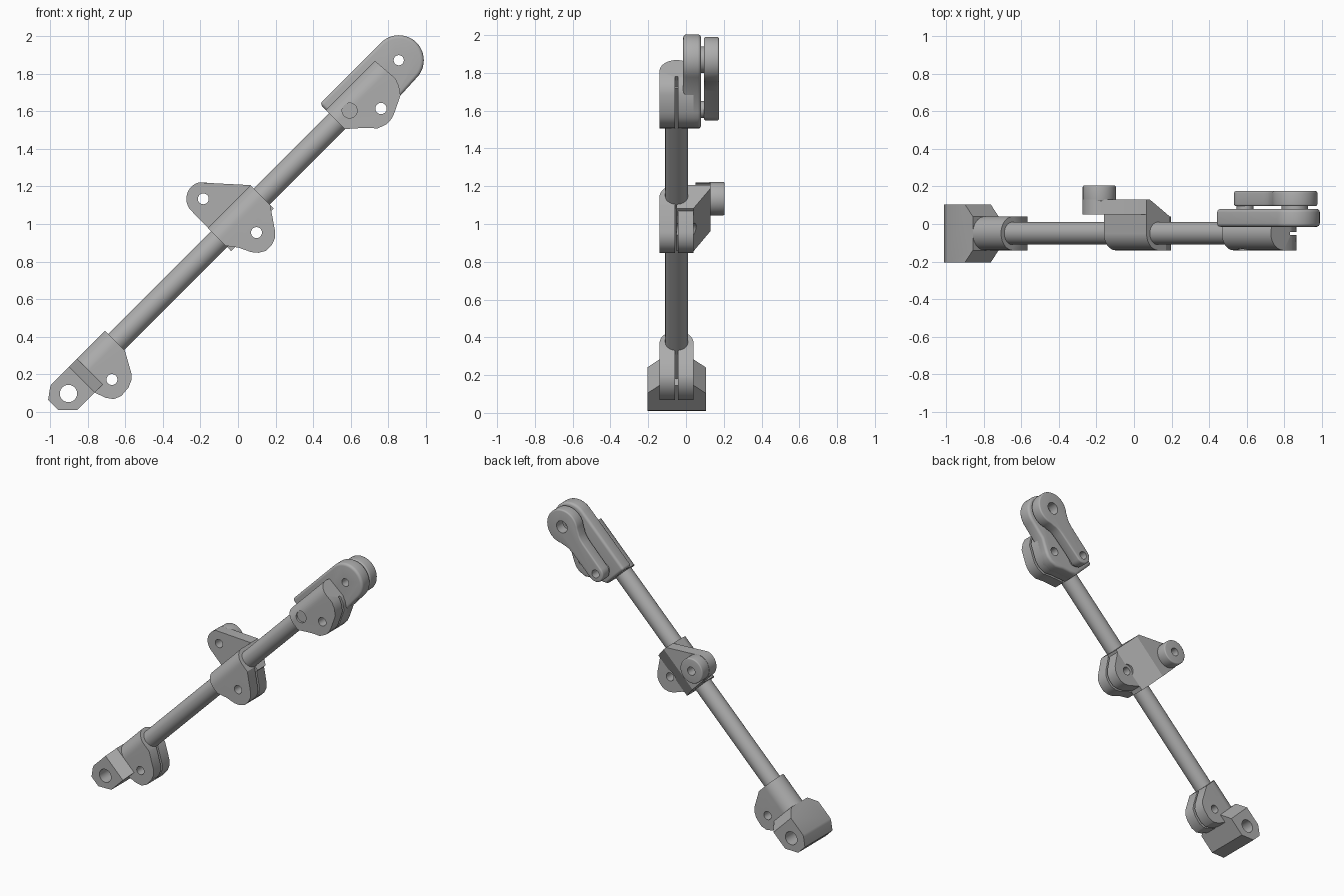
import bpy, bmesh, math
from mathutils import Matrix

if "Cube" in bpy.data.objects:
    bpy.data.objects.remove(bpy.data.objects["Cube"])

grey = bpy.data.materials.new("satin grey")
grey.use_nodes = True
grey.diffuse_color = (0.42, 0.42, 0.42, 1)
grey.node_tree.nodes["Principled BSDF"].inputs["Base Color"].default_value = (0.42, 0.42, 0.42, 1)

# Parts are built with the rod along local x, then tilted to 45 degrees.
TILT = Matrix.Translation((0, 0, 1.02)) @ Matrix.Rotation(-math.pi / 4, 4, 'Y')
MID = -0.05          # depth of the rod axis
HALF = 0.09          # half thickness of a clamp
TOP = 0.085          # clamp height above the rod axis
parts = []


def prism(name, pts, a, b, axis='y'):
    """Extrude a profile: (x, z) points along y, (y, z) along x, (x, y) along z."""
    place = {'y': lambda p, d: (p[0], d, p[1]),
             'x': lambda p, d: (d, p[0], p[1]),
             'z': lambda p, d: (p[0], p[1], d)}[axis]
    bm = bmesh.new()
    lo = [bm.verts.new(place(p, a)) for p in pts]
    hi = [bm.verts.new(place(p, b)) for p in pts]
    bm.faces.new(lo)
    bm.faces.new(hi)
    n = len(pts)
    for i in range(n):
        j = (i + 1) % n
        bm.faces.new((lo[i], lo[j], hi[j], hi[i]))
    bmesh.ops.recalc_face_normals(bm, faces=bm.faces)
    mesh = bpy.data.meshes.new(name)
    bm.to_mesh(mesh)
    bm.free()
    mesh.materials.append(grey)
    obj = bpy.data.objects.new(name, mesh)
    bpy.context.collection.objects.link(obj)
    return obj


def arc(cx, cz, r, start, end, n=24):
    angles = [math.radians(start + (end - start) * i / n) for i in range(n + 1)]
    return [(cx + r * math.cos(t), cz + r * math.sin(t)) for t in angles]


def disc(name, x, z, r, a, b):
    return prism(name, arc(x, z, r, 0, 360, 40)[:-1], a, b)


def apply(obj, mod):
    bpy.context.view_layer.objects.active = obj
    bpy.ops.object.modifier_apply(modifier=mod.name)


def boolean(obj, other, operation):
    mod = obj.modifiers.new("bool", 'BOOLEAN')
    mod.operation, mod.solver, mod.object = operation, 'EXACT', other
    apply(obj, mod)
    bpy.data.objects.remove(other)


def round_edges(obj, width):
    mod = obj.modifiers.new("round", 'BEVEL')
    mod.width, mod.segments, mod.angle_limit = width, 4, math.radians(60)
    apply(obj, mod)


def drill(obj, x, z, r, a=-0.4, b=0.4):
    boolean(obj, disc("drill", x, z, r, a, b), 'DIFFERENCE')


def box(name, x, y, z):
    return prism(name, [(x[0], y[0]), (x[1], y[0]), (x[1], y[1]), (x[0], y[1])], *z, axis='z')


def cut_slot(obj, x0, x1):
    boolean(obj, box("slot", (x0, x1), (MID - 0.008, MID + 0.008), (-0.4, -0.05)), 'DIFFERENCE')


def clamp(name, profile):
    """Side profile trimmed to a round-backed section that wraps the rod."""
    obj = prism(name, profile, MID - 0.2, MID + 0.2)
    section = [(MID + HALF, -0.4)] + arc(MID, TOP - HALF, HALF, 0, 180) + [(MID - HALF, -0.4)]
    boolean(obj, prism("section", section, -2, 2, 'x'), 'INTERSECT')
    return obj


# Rod
parts.append(prism("rod", arc(MID, 0, 0.06, 0, 360, 48)[:-1], -1.2, 1.05, 'x'))

# Lower clamp with its wide chamfered foot block
low = clamp("lower_clamp", [(-1.25, TOP), (-1.25, -0.1), (-1.187, -0.109), (-1.165, -0.17),
                            (-1.14, -0.205), (-1.1, -0.222), (-1.04, -0.217), (-1.0, -0.2),
                            (-0.977, -0.176), (-0.915, -0.064), (-0.915, TOP)])
cut_slot(low, -1.187, -0.8)
drill(low, -1.073, -0.125, 0.029)
foot = prism("foot_block", [(-1.39, -0.038), (-1.39, 0.038), (-1.335, 0.078), (-1.32, TOP),
                            (-1.127, TOP), (-1.127, -0.109), (-1.317, -0.109)], -0.4, 0.4)
plan = [(-1.45, MID - 0.155), (-1.187, MID - 0.155), (-1.127, MID - HALF),
        (-1.127, MID + HALF), (-1.187, MID + 0.155), (-1.45, MID + 0.155)]
boolean(foot, prism("plan", plan, -0.4, 0.4, 'z'), 'INTERSECT')
drill(foot, -1.289, -0.014, 0.046)
# Clear the clamp and rod out of the foot's cross hole
drill(low, -1.289, -0.014, 0.046)
parts += [low, foot]

# Middle clamp
mid = clamp("middle_clamp", [(-0.142, TOP), (-0.142, -0.05), (-0.101, -0.105), (-0.07, -0.17),
                             (-0.045, -0.2), (-0.01, -0.22), (0.035, -0.22), (0.07, -0.207),
                             (0.095, -0.185), (0.179, -0.063), (0.179, TOP)])
cut_slot(mid, -0.3, 0.3)
drill(mid, 0.023, -0.116, 0.029)

# Side arm: a plate behind the middle clamp, sloped at its lower side, with a round boss
arm = prism("side_arm", [(-0.142, -0.09), (0.179, -0.09), (0.179, TOP)]
            + arc(-0.05, 0.211, 0.09, 60, 180), -0.3, 0.3)
slope = [(0.04, -0.09), (0.13, 0.06), (0.13, 0.35), (0.05, 0.35),
         (0.05, TOP), (MID, TOP), (MID, -0.09)]
boolean(arm, prism("slope", slope, -1, 1, 'x'), 'INTERSECT')
boss = disc("arm_boss", -0.05, 0.211, 0.088, 0.12, 0.205)
round_edges(boss, 0.008)
for part in (arm, boss):
    drill(part, -0.05, 0.211, 0.029)
drill(arm, 0.023, -0.116, 0.05)
parts += [mid, arm, boss]

# Upper clamp, front half wraps the rod
ear = [(0.87, -0.18), (0.92, -0.198), (0.96, -0.196), (0.99, -0.185)]
up = clamp("upper_clamp", [(0.745, TOP), (0.745, -0.06), (0.78, -0.09), (0.83, -0.135)] + ear
           + [(1.08, -0.142), (1.11, -0.1), (1.125, -0.06), (1.114, TOP)])
cut_slot(up, 0.6, 1.3)

# End plate with a round nose
plate = prism("end_plate", [(0.745, 0.13), (0.745, -0.06), (0.78, -0.09), (0.83, -0.135)] + ear
              + [(1.08, -0.142)] + arc(1.206, -0.003, 0.133, -90, 90), -0.015, 0.08)
round_edges(plate, 0.018)
for part in (up, plate):
    drill(part, 0.958, -0.118, 0.03)
drill(up, 0.832, -0.007, 0.04, -0.4, -0.125)
drill(plate, 1.206, -0.003, 0.027)
parts += [up, plate]

# Swing link: narrow tail that flares into a round head
flare = [(1.03, 0.058), (1.065, 0.062), (1.09, 0.07), (1.108, 0.08)]
link = prism("swing_link", arc(0.832, -0.003, 0.058, 90, 270)
             + [(x, -z - 0.006) for x, z in flare]
             + arc(1.206, -0.003, 0.12, -130, 130, 36) + flare[::-1], 0.095, 0.175)
round_edges(link, 0.01)
drill(link, 1.206, -0.003, 0.042)
drill(link, 0.832, -0.003, 0.028)
parts.append(link)

# Spacers between plate and link
for name, x, r, bore in (("head_spacer", 1.206, 0.07, 0.027), ("tail_spacer", 0.832, 0.045, 0.02)):
    ring = disc(name, x, -0.003, r, 0.07, 0.105)
    drill(ring, x, -0.003, bore)
    parts.append(ring)

# Tilt everything and smooth the round surfaces
bpy.ops.object.select_all(action='DESELECT')
for obj in parts:
    obj.data.transform(TILT)
    obj.select_set(True)
bpy.context.view_layer.objects.active = parts[0]
bpy.ops.object.shade_smooth_by_angle(angle=math.radians(30))
